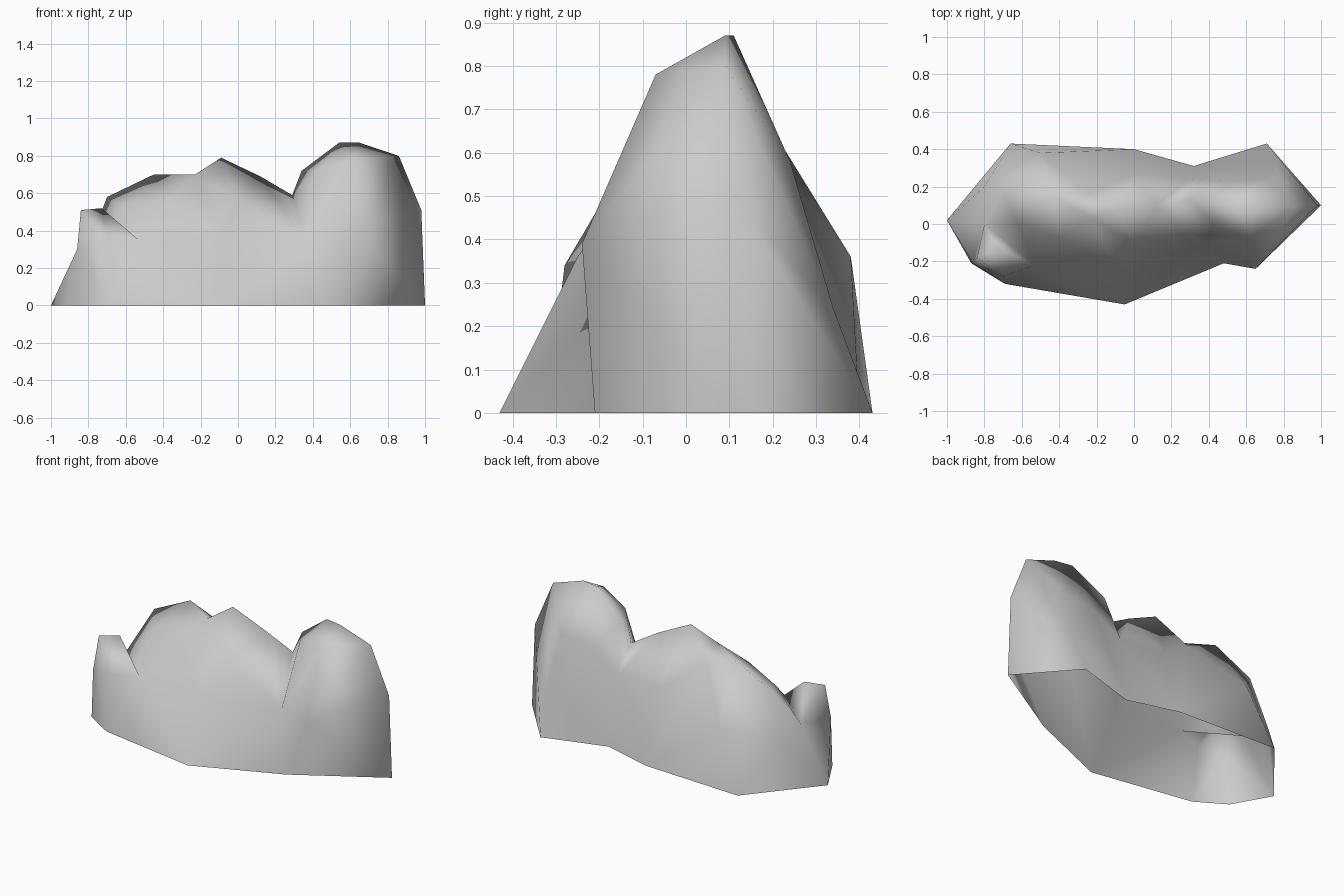
import bpy
import bmesh
from mathutils import Vector
from mathutils.geometry import delaunay_2d_cdt

default_cube = bpy.data.objects.get("Cube")
if default_cube:
    bpy.data.objects.remove(default_cube, do_unlink=True)

# One stone colour for the whole ridge
stone = bpy.data.materials.new("grey stone")
stone.use_nodes = True
stone_colour = (0.6, 0.6, 0.6, 1)
stone.diffuse_color = stone_colour
stone.node_tree.nodes["Principled BSDF"].inputs["Base Color"].default_value = stone_colour

points = []       # real positions
plan = []         # flat positions used for the triangulation
fixed_edges = []  # creases that the triangulation must keep
OUTWARD = 1.4     # pushes the foot outward in plan so that walls may overhang


def add_point(position, spread=1):
    """Store a point once and return its index."""
    position = Vector(position)
    for index, known in enumerate(points):
        if (known - position).length < 0.001:
            return index
    points.append(position)
    plan.append(position.xy * spread)
    return len(points) - 1


def add_crease(positions, spread=1, closed=False):
    """Add a chain of points whose joining edges are kept."""
    chain = [add_point(position, spread) for position in positions]
    fixed_edges.extend(zip(chain, chain[1:]))
    if closed:
        fixed_edges.append((chain[-1], chain[0]))


# Foot of the rock on the ground
foot_plan = [(-1, .02), (-.87, -.21), (-.69, -.32), (-.05, -.43), (.48, -.21),
             (1, .1), (.71, .43), (.32, .31), (0, .4), (-.66, .43)]
foot = [(x, y, 0) for x, y in foot_plan]
add_crease(foot, OUTWARD, closed=True)
right_foot, _, crag_foot, front_foot, _, left_foot, back_foot = foot[:7]

# Skyline: low hill, notch, tall peak and its steep end
notch = (.29, .13, .59)
peak = (.65, .09, .87)
peak_shoulder = (.86, .09, .8)
hill_end = (-.7, .17, .58)
dip = (-.23, .03, .7)
add_crease([hill_end, (-.45, .17, .7), dip, (-.09, .08, .79),
            (.12, .1, .69), notch, (.34, .15, .72), (.54, .11, .87),
            peak, peak_shoulder, (.98, .1, .51), left_foot])
add_crease([dip, (-.25, .16, .63)])

# Small side crag with the gully behind it
gully_top = (-.8, 0, .32)
gully_foot = (-.53, -.22, .35)
crag_edge = (-.84, -.18, .51)
crag_top = (-.73, -.13, .52)
crag_side = (-.86, -.21, .3)
add_crease([gully_foot, crag_top, crag_edge, crag_side, right_foot])
add_crease([crag_top, (-.7, -.28, .34), crag_foot, gully_foot])
add_crease([crag_edge, gully_top, gully_foot])
add_crease([gully_top, hill_end, (-.8, .2, .3)])

# Clefts below the notch, front and back
add_crease([(.37, -.1, .33), notch, (.3, .24, .43)])

# Front buttress and rear spur of the tall peak
buttress = (.62, -.07, .78)
add_crease([peak, buttress, (.65, -.24, .39), left_foot])
add_crease([buttress, peak_shoulder])
add_crease([peak, (.7, .24, .58), (.74, .34, .24), back_foot])

# Main front rib of the low hill
add_crease([front_foot, (-.08, -.25, .36), (0, -.1, .56)])

# Shoulders of the hill and the peak
for shoulder in [(-.38, -.08, .57), (-.62, 0, .52), (-.5, .38, .36),
                 (0, .27, .43), (.43, -.01, .72), (.48, .23, .55)]:
    add_point(shoulder)

# Skin the points into an open shell
result = delaunay_2d_cdt(plan, fixed_edges, [], 1, 0.0001)
triangles, origins = result[2], result[3]
bm = bmesh.new()
for origin in origins:
    bm.verts.new(points[origin[0]])
bm.verts.ensure_lookup_table()
for triangle in triangles:
    bm.faces.new([bm.verts[index] for index in triangle])
bmesh.ops.recalc_face_normals(bm, faces=bm.faces)
if sum(face.normal.z for face in bm.faces) < 0:
    bmesh.ops.reverse_faces(bm, faces=bm.faces)
for face in bm.faces:
    face.smooth = True

mesh = bpy.data.meshes.new("rock_ridge")
bm.to_mesh(mesh)
bm.free()
mesh.materials.append(stone)
rock_ridge = bpy.data.objects.new("rock_ridge", mesh)
bpy.context.collection.objects.link(rock_ridge)
